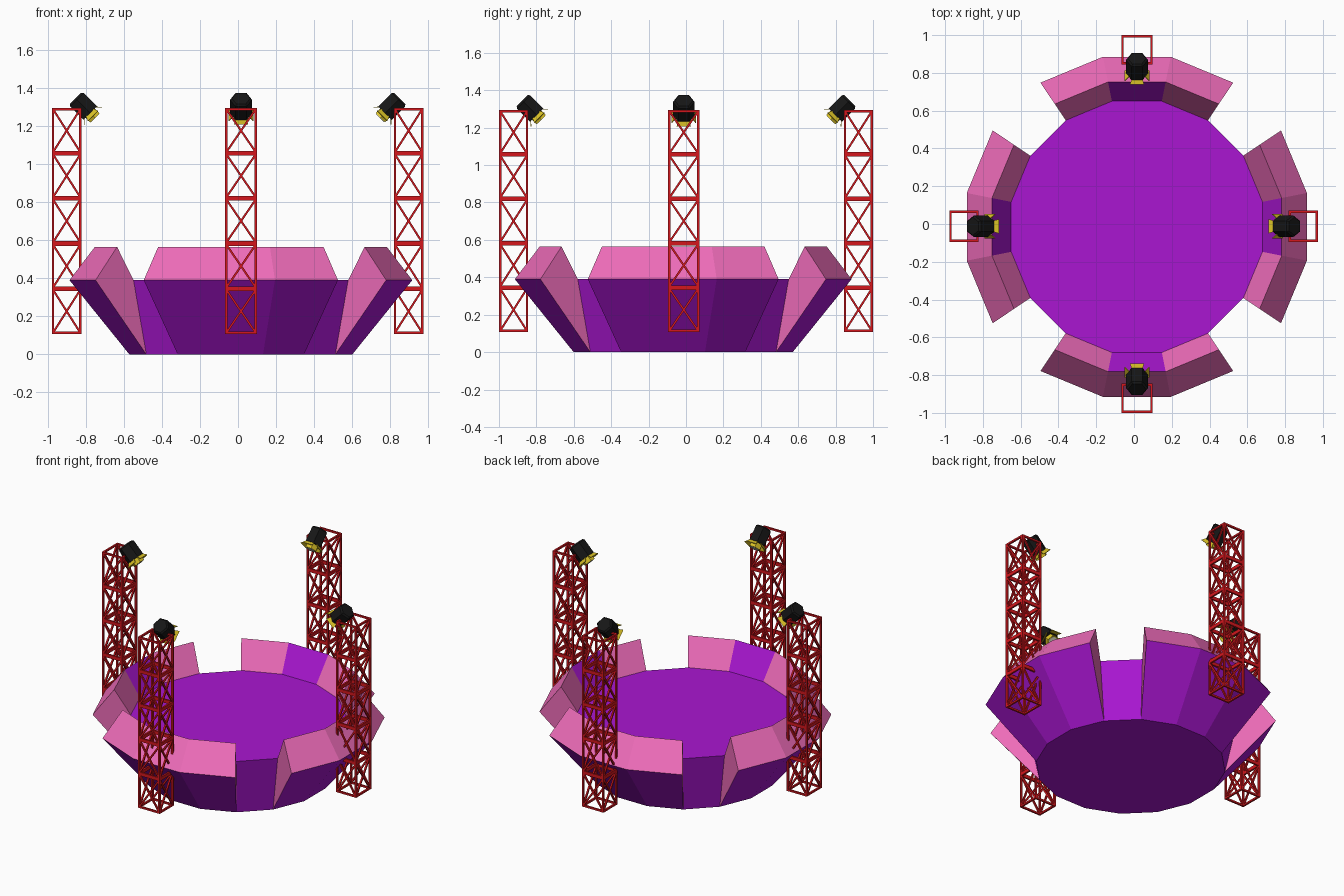
import bpy, bmesh
from math import sin, cos, pi, radians
from mathutils import Vector, Matrix

if "Cube" in bpy.data.objects:
    bpy.data.objects.remove(bpy.data.objects["Cube"])

CX, CY = 0.015, -0.015


def material(name, rgb):
    m = bpy.data.materials.new(name)
    m.diffuse_color = (*rgb, 1)
    m.use_nodes = True
    m.node_tree.nodes["Principled BSDF"].inputs["Base Color"].default_value = m.diffuse_color
    return m


PURPLE = material("purple", (0.40, 0.008, 0.64))
PINK = material("pink", (0.86, 0.15, 0.49))
RED = material("red", (0.66, 0.008, 0.012))
BLACK = material("black", (0.008, 0.008, 0.008))
YELLOW = material("yellow", (0.72, 0.55, 0.02))
PALE = material("pale", (0.75, 0.75, 0.6))


def finish(bm, name, mats, matrix=Matrix()):
    bmesh.ops.recalc_face_normals(bm, faces=bm.faces)
    me = bpy.data.meshes.new(name)
    bm.to_mesh(me)
    bm.free()
    for m in mats:
        me.materials.append(m)
    ob = bpy.data.objects.new(name, me)
    ob.matrix_world = matrix
    bpy.context.collection.objects.link(ob)
    return ob


def ring(bm, n, r, z, offset=0.0):
    return [bm.verts.new((r * cos(2 * pi * i / n + offset),
                          r * sin(2 * pi * i / n + offset), z)) for i in range(n)]


def loft(bm, rings):
    n = len(rings[0])
    for a, b in zip(rings, rings[1:]):
        for i in range(n):
            j = (i + 1) % n
            bm.faces.new((a[i], a[j], b[j], b[i]))
    bm.faces.new(rings[0][::-1])
    bm.faces.new(rings[-1])


def bar(bm, a, b, t):
    """Square bar between two points."""
    a, b = Vector(a), Vector(b)
    d = b - a
    m = (Matrix.Translation((a + b) / 2) @ d.to_track_quat('Z', 'Y').to_matrix().to_4x4()
         @ Matrix.Diagonal((t, t, d.length, 1)))
    bmesh.ops.create_cube(bm, size=1, matrix=m)


# arena floor block, 16 sides
bm = bmesh.new()
loft(bm, [ring(bm, 16, 0.597, 0, pi / 16), ring(bm, 16, 0.678, 0.39, pi / 16)])
finish(bm, "arena_floor", [PURPLE], Matrix.Translation((CX, CY, 0)))

# four flared wall sections, three facets each
PROFILE = [(0.597, 0), (0.918, 0.39), (0.782, 0.565), (0.678, 0.39)]


def wall(name, angle):
    bm = bmesh.new()
    cols = []
    for k in range(4):
        a = radians(-33.75 + 22.5 * k)
        cols.append([bm.verts.new((r * cos(a), r * sin(a), z)) for r, z in PROFILE])
    for k in range(3):
        for p in range(3):
            f = bm.faces.new((cols[k][p], cols[k + 1][p], cols[k + 1][p + 1], cols[k][p + 1]))
            f.material_index = 0 if p == 0 or (p == 2 and k == 1) else 1
    for c in (cols[0], cols[3]):
        bm.faces.new(c).material_index = 1
    finish(bm, name, [PURPLE, PINK],
           Matrix.Translation((CX, CY, 0)) @ Matrix.Rotation(angle, 4, 'Z'))


# lattice tower: local x is radial, y is tangential
def tower(name, matrix):
    bm = bmesh.new()
    t, hx, hy = 0.012, 0.0715, 0.077
    z0, z1, bays = 0.108, 1.294, 5
    h = (z1 - z0) / bays
    corners = [(hx, hy), (-hx, hy), (-hx, -hy), (hx, -hy)]
    for x, y in corners:
        bar(bm, (x, y, z0), (x, y, z1), t)
    for i in range(bays):
        lo, hi = z0 + i * h + t / 2, z0 + (i + 1) * h - t / 2
        for k in range(4):
            a, b = corners[k], corners[(k + 1) % 4]
            bar(bm, (*a, lo), (*b, lo), t)
            bar(bm, (*a, hi), (*b, hi), t)
            bar(bm, (*a, lo), (*b, hi), t * 0.9)
            bar(bm, (*b, lo), (*a, hi), t * 0.9)
    finish(bm, name, [RED], matrix)


# spotlight: local z is the beam direction, y is tangential
def spotlight(name, matrix):
    bm = bmesh.new()
    loft(bm, [ring(bm, 6, r, z, pi / 2) for r, z in
              ((0.048, -0.056), (0.058, -0.046), (0.058, 0.053))])
    finish(bm, name + "_body", [BLACK], matrix)

    bm = bmesh.new()
    loft(bm, [ring(bm, 6, 0.040, 0.050, pi / 2), ring(bm, 6, 0.040, 0.088, pi / 2)])
    for k in range(4):
        rot = Matrix.Rotation(k * pi / 2, 3, 'Z')
        pts = [(0.045, -0.028, 0.050), (0.045, 0.028, 0.050),
               (0.066, 0.038, 0.073), (0.066, -0.038, 0.073)]
        vs = [[bm.verts.new(rot @ Vector((x - s, y, z + s))) for x, y, z in pts]
              for s in (0, 0.003)]
        loft(bm, vs)
    finish(bm, name + "_shades", [YELLOW], matrix)

    bm = bmesh.new()
    loft(bm, [ring(bm, 6, 0.033, 0.086, pi / 2), ring(bm, 6, 0.033, 0.090, pi / 2)])
    finish(bm, name + "_lens", [PALE], matrix)


# one wall, tower and spotlight per side
SIDES = [("right", 0, (0.896, -0.012)), ("back", 90, (0.016, 0.922)),
         ("left", 180, (-0.900, -0.012)), ("front", 270, (0.016, -0.922))]
for side, deg, (x, y) in SIDES:
    turn = Matrix.Rotation(radians(deg), 4, 'Z')
    place = Matrix.Translation((x, y, 0)) @ turn
    wall(side + "_wall", radians(deg))
    tower(side + "_tower", place)
    tilt = Matrix.Rotation(radians(-135), 4, 'Y')
    spotlight(side + "_spotlight", place @ Matrix.Translation((-0.086, 0, 1.305)) @ tilt)
